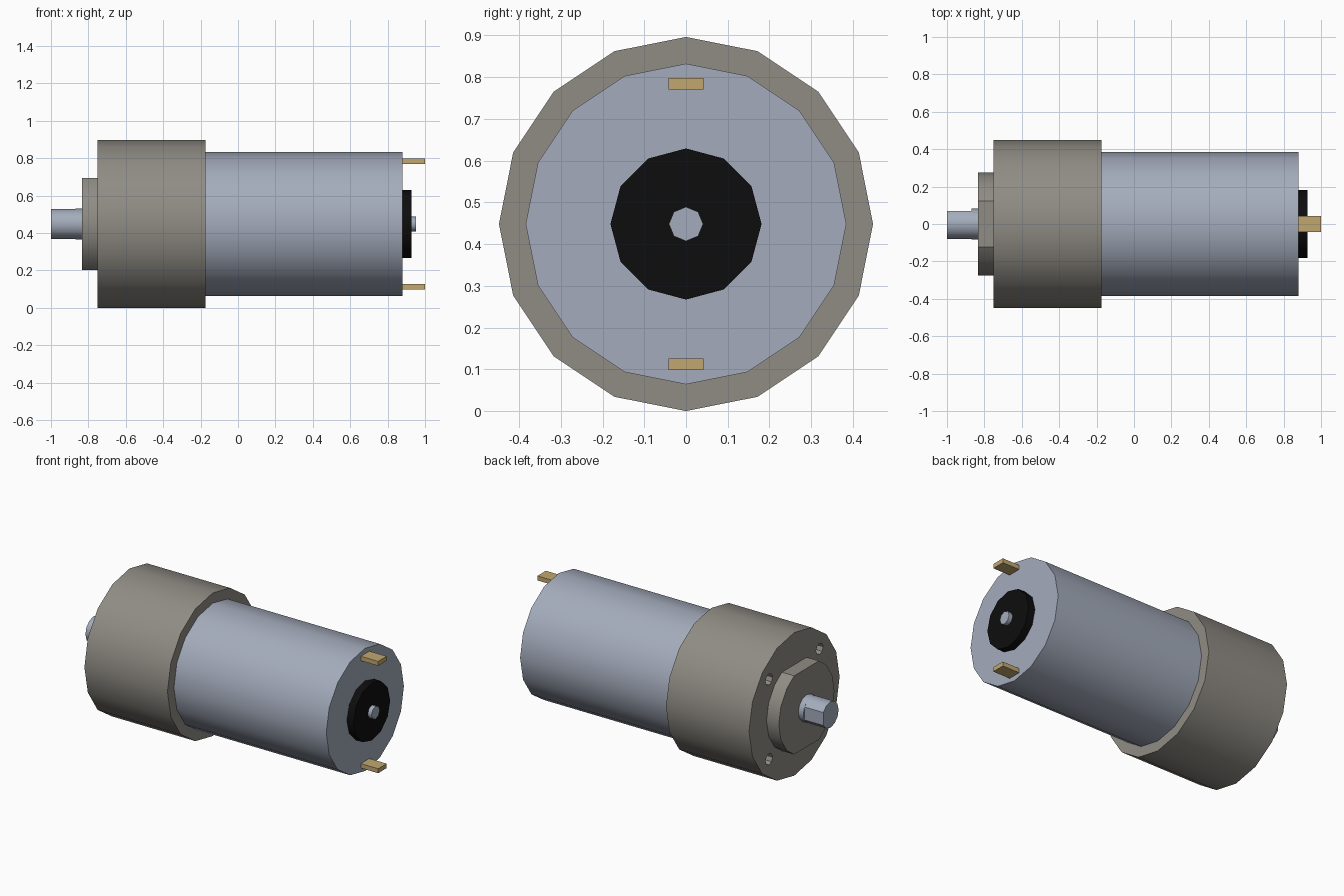
import bpy, bmesh, math

if "Cube" in bpy.data.objects:
    bpy.data.objects.remove(bpy.data.objects["Cube"])

CZ = 0.448  # height of the motor axis


def material(name, rgb):
    m = bpy.data.materials.new(name)
    m.diffuse_color = (*rgb, 1)
    m.use_nodes = True
    m.node_tree.nodes["Principled BSDF"].inputs["Base Color"].default_value = m.diffuse_color
    return m


STEEL = material("blue grey steel", (0.37, 0.41, 0.50))
GEAR = material("warm grey metal", (0.28, 0.265, 0.235))
BLACK = material("black plastic", (0.004, 0.004, 0.004))
BRASS = material("brass", (0.53, 0.39, 0.16))


def ring(r, n):
    """Regular polygon in the YZ plane with a corner at the top."""
    return [(r * math.sin(math.tau * i / n), r * math.cos(math.tau * i / n)) for i in range(n)]


def prism(name, profile, x0, x1, mat, smooth=35):
    """Extrude a YZ profile along the motor axis."""
    bm = bmesh.new()
    face = bm.faces.new([bm.verts.new((x0, y, z + CZ)) for y, z in profile])
    ext = bmesh.ops.extrude_face_region(bm, geom=[face])
    verts = [v for v in ext["geom"] if isinstance(v, bmesh.types.BMVert)]
    bmesh.ops.translate(bm, verts=verts, vec=(x1 - x0, 0, 0))
    bmesh.ops.recalc_face_normals(bm, faces=bm.faces)
    me = bpy.data.meshes.new(name)
    bm.to_mesh(me)
    bm.free()
    me.materials.append(mat)
    ob = bpy.data.objects.new(name, me)
    bpy.context.collection.objects.link(ob)
    if smooth:
        shade(ob, smooth)
    return ob


def select(ob):
    bpy.ops.object.select_all(action="DESELECT")
    ob.select_set(True)
    bpy.context.view_layer.objects.active = ob


def shade(ob, angle):
    select(ob)
    bpy.ops.object.shade_smooth_by_angle(angle=math.radians(angle))


# Gearbox housing with four mounting holes
gearbox = prism("gearbox", ring(0.448, 16), -0.75, -0.175, GEAR, 0)
for sy in (-1, 1):
    for sz in (-1, 1):
        hole = [(y + sy * 0.25, z + sz * 0.25) for y, z in ring(0.035, 8)]
        cutter = prism("hole_cutter", hole, -0.8, -0.69, GEAR, 0)
        cutter.hide_render = True
        mod = gearbox.modifiers.new("hole", "BOOLEAN")
        mod.operation = "DIFFERENCE"
        mod.solver = "EXACT"
        mod.object = cutter
        select(gearbox)
        bpy.ops.object.modifier_apply(modifier=mod.name)
        bpy.data.objects.remove(cutter)
shade(gearbox, 35)

# Round boss with flats on top and bottom
arc = [(0.275 * math.cos(math.radians(a)), 0.275 * math.sin(math.radians(a)))
       for a in (-63.5, -45, -22.5, 0, 22.5, 45, 63.5)]
prism("boss", arc + [(-y, -z) for y, z in arc], -0.835, -0.75, GEAR)

# Output shaft: round at the root, flat on the back side towards the tip
prism("shaft_root", ring(0.082, 12), -0.87, -0.83, STEEL)
d_profile = [(0.081 * math.cos(math.radians(a)), 0.081 * math.sin(math.radians(a)))
             for a in range(30, 331, 30)]
prism("shaft_tip", d_profile, -1.0, -0.87, STEEL, 32)

# Motor can, rear bearing cap and shaft end
prism("motor_can", ring(0.384, 16), -0.175, 0.88, STEEL)
prism("rear_cap", ring(0.181, 12), 0.88, 0.927, BLACK)
prism("rear_shaft", ring(0.041, 8), 0.927, 0.953, STEEL, 50)

# Terminals above and below the axis
for name, s in (("upper_terminal", 1), ("lower_terminal", -1)):
    z0, z1 = s * 0.322, s * 0.35
    prism(name, [(-0.042, z0), (0.042, z0), (0.042, z1), (-0.042, z1)], 0.88, 1.0, BRASS, 0)
